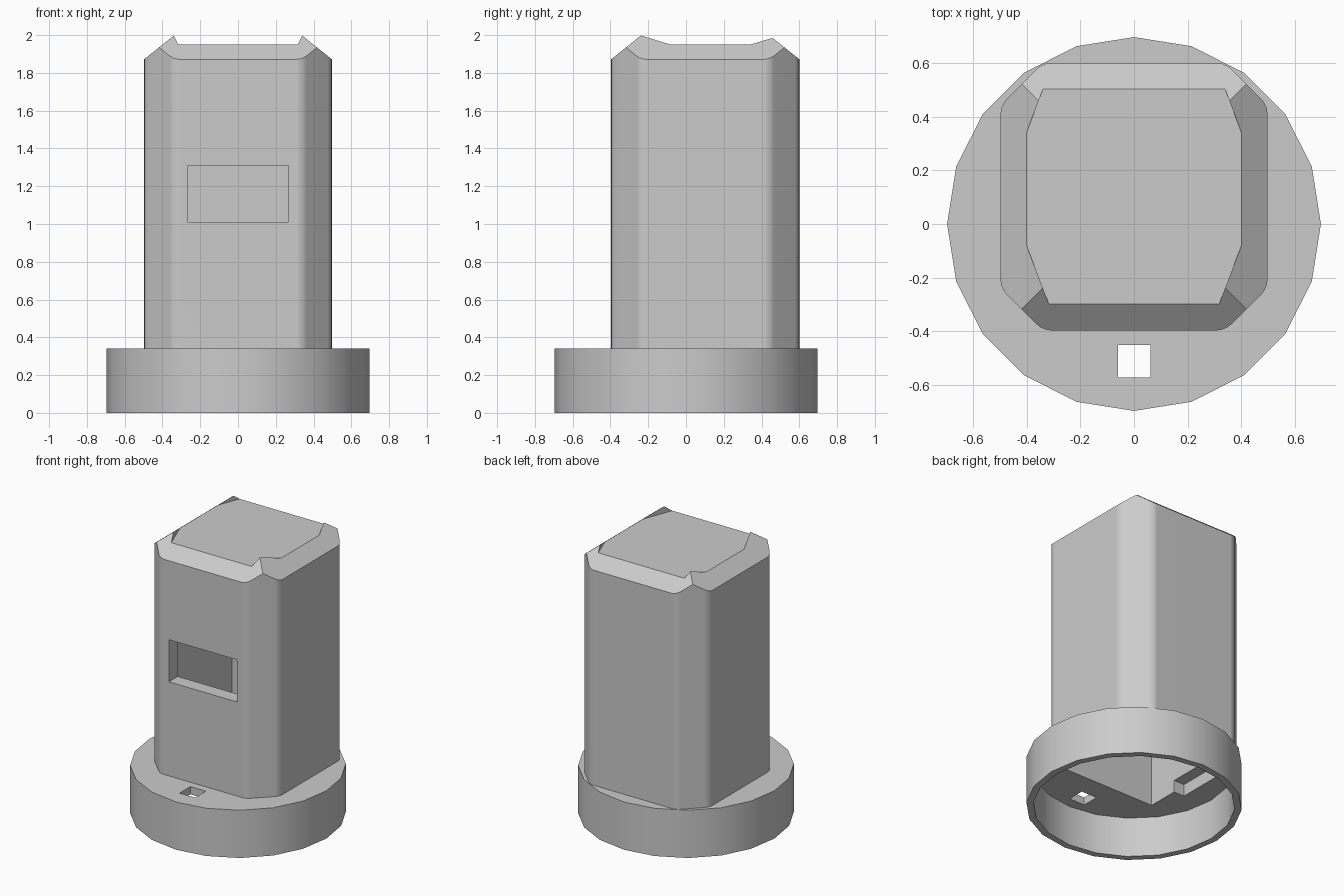
import bpy
import bmesh
import math
from mathutils import Vector

old = bpy.data.objects.get("Cube")
if old:
    bpy.data.objects.remove(old, do_unlink=True)

# Single flat colour
grey = bpy.data.materials.new("plain grey")
grey.use_nodes = True
COLOUR = (0.6, 0.6, 0.6, 1)
grey.diffuse_color = COLOUR
grey.node_tree.nodes["Principled BSDF"].inputs["Base Color"].default_value = COLOUR

# Main dimensions
HALF_X, FRONT, BACK = 0.497, -0.396, 0.6
RING_R, BASE_TOP, PLATE_Z = 0.696, 0.34, 0.285
EAVE, FLAT_TOP, PITCH = 1.872, 1.95, 0.8
WALL = 0.1


def to_object(bm, name):
    bmesh.ops.recalc_face_normals(bm, faces=bm.faces)
    mesh = bpy.data.meshes.new(name)
    bm.to_mesh(mesh)
    bm.free()
    mesh.materials.append(grey)
    obj = bpy.data.objects.new(name, mesh)
    bpy.context.collection.objects.link(obj)
    return obj


def prism_bm(outline, z0, z1):
    bm = bmesh.new()
    base = bm.faces.new([bm.verts.new((x, y, z0)) for x, y in outline])
    top = bmesh.ops.extrude_face_region(bm, geom=[base])["geom"]
    verts = [v for v in top if isinstance(v, bmesh.types.BMVert)]
    bmesh.ops.translate(bm, vec=(0, 0, z1 - z0), verts=verts)
    return bm


def prism(name, outline, z0, z1):
    return to_object(prism_bm(outline, z0, z1), name)


def box(name, x0, x1, y0, y1, z0, z1):
    return prism(name, [(x0, y0), (x1, y0), (x1, y1), (x0, y1)], z0, z1)


def circle(radius, sides=20):
    return [(radius * math.cos(math.tau * i / sides),
             radius * math.sin(math.tau * i / sides)) for i in range(sides)]


def mirrored(half):
    """Close a right-hand outline with its mirror image."""
    return half + [(-x, y) for x, y in reversed(half)]


def activate(obj):
    bpy.ops.object.select_all(action='DESELECT')
    obj.select_set(True)
    bpy.context.view_layer.objects.active = obj


def cut(obj, cutters):
    activate(obj)
    for cutter in cutters:
        cutter.hide_render = True
        mod = obj.modifiers.new("cut", 'BOOLEAN')
        mod.operation = 'DIFFERENCE'
        mod.solver = 'EXACT'
        mod.object = cutter
        bpy.ops.object.modifier_apply(modifier=mod.name)


# Tower: chamfered column with softened upright edges
bm = prism_bm(mirrored([(0.34, FRONT), (HALF_X, -0.24), (HALF_X, 0.443), (0.34, BACK)]),
              BASE_TOP, 2.2)
uprights = [e for e in bm.edges if abs(e.verts[0].co.z - e.verts[1].co.z) > 1]
bmesh.ops.bevel(bm, geom=uprights, offset=0.03, segments=3, profile=0.5,
                affect='EDGES')

# Four sloping roof planes
for co, normal in [((HALF_X, 0), (PITCH, 0)), ((-HALF_X, 0), (-PITCH, 0)),
                   ((0, FRONT), (0, -PITCH)), ((0, BACK), (0, PITCH))]:
    result = bmesh.ops.bisect_plane(
        bm, geom=bm.verts[:] + bm.edges[:] + bm.faces[:], dist=1e-5,
        plane_co=Vector((*co, EAVE)), plane_no=Vector((*normal, 1)),
        clear_outer=True)
    rim = [e for e in result["geom_cut"] if isinstance(e, bmesh.types.BMEdge)]
    bmesh.ops.edgeloop_fill(bm, edges=rim)
tower = to_object(bm, "tower")


# Flat roof recess that leaves a raised fin at each corner
def stretched(a, b):
    a, b = Vector(a), Vector(b)
    step = (b - a) * 0.3
    return [tuple(a - step), tuple(b + step)]


roof_half = stretched((0.32, -0.29), (0.4, -0.08)) + stretched((0.4, 0.34), (0.34, 0.5))
roof_cut = prism("roof_cutter", mirrored(roof_half), FLAT_TOP, 2.5)

# Hollow interior, front window and side slots
cavity = box("cavity_cutter", -HALF_X + WALL, HALF_X - WALL,
             FRONT + WALL, BACK - WALL, -0.2, 1.85)
window = box("window_cutter", -0.268, 0.268, FRONT - 0.2, 0, 1.01, 1.31)
slots = [box("slot_cutter", min(s * 0.3, s * 0.48), max(s * 0.3, s * 0.48),
             -0.07, 0.27, 0.2, 0.37) for s in (-1, 1)]
cut(tower, [roof_cut, cavity, window] + slots)

# Base: round skirt with a thin top plate, open below, with a small square hole
base = prism("base_ring", circle(RING_R), 0, BASE_TOP)
bore = prism("bore_cutter", circle(0.65), -0.3, PLATE_Z)
hole = box("hole_cutter", -0.06, 0.062, -0.572, -0.45, 0.1, 0.6)
cut(base, [bore, cavity, hole] + slots)

for cutter in [roof_cut, cavity, window, bore, hole] + slots:
    bpy.data.objects.remove(cutter, do_unlink=True)

# Shading
for obj in (tower, base):
    activate(obj)
    bpy.ops.object.shade_smooth_by_angle(angle=math.radians(30))
weighted = tower.modifiers.new("flat walls", 'WEIGHTED_NORMAL')
weighted.keep_sharp = True
